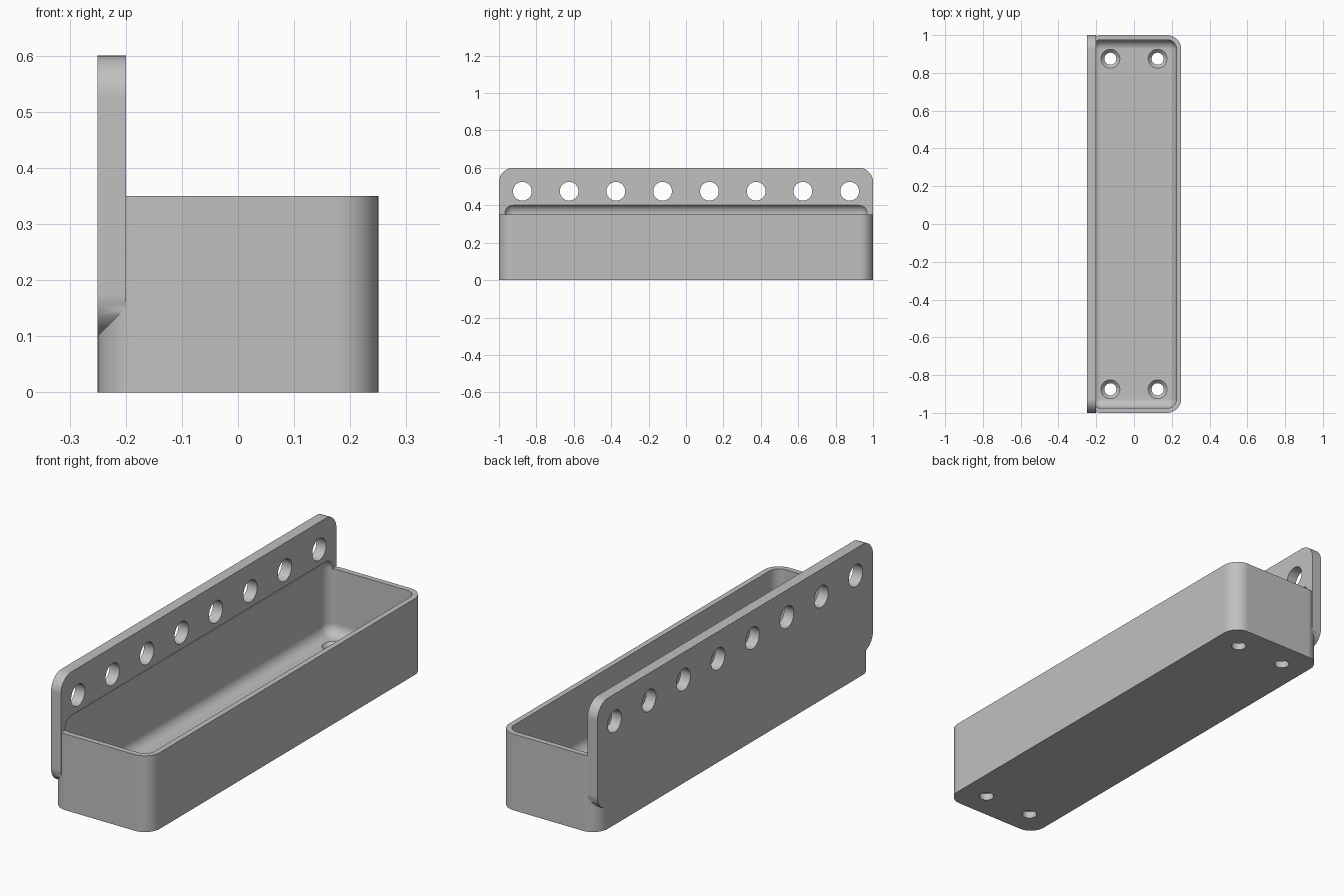
import bpy, bmesh, math
from mathutils import Matrix, Vector

default = bpy.data.objects.get("Cube")
if default:
    bpy.data.objects.remove(default, do_unlink=True)

grey = bpy.data.materials.new("plain grey")
grey.use_nodes = True
colour = (0.53, 0.53, 0.53, 1)
grey.diffuse_color = colour
grey.node_tree.nodes["Principled BSDF"].inputs["Base Color"].default_value = colour


def to_object(bm, name):
    mesh = bpy.data.meshes.new(name)
    bm.normal_update()
    bm.to_mesh(mesh)
    bm.free()
    mesh.materials.append(grey)
    obj = bpy.data.objects.new(name, mesh)
    bpy.context.collection.objects.link(obj)
    return obj


def rounded_block(name, low, high, radius, axis=None, segments=12):
    """Block with rounded edges: those along one axis, or all of them."""
    low, high = Vector(low), Vector(high)
    bm = bmesh.new()
    bmesh.ops.create_cube(bm, size=1)
    size = high - low
    for v in bm.verts:
        v.co = (low + high) / 2 + Vector(a * b for a, b in zip(v.co, size))
    edges = [e for e in bm.edges if axis is None or
             abs((e.verts[0].co - e.verts[1].co).normalized()[axis]) > 0.9]
    bmesh.ops.bevel(bm, geom=edges, offset=radius, segments=segments,
                    profile=0.5, affect='EDGES')
    return to_object(bm, name)


def round_cutter(name, centre, r1, r2, depth, sideways=False):
    bm = bmesh.new()
    turn = Matrix.Rotation(math.pi / 2, 4, 'Y') if sideways else Matrix()
    bmesh.ops.create_cone(bm, cap_ends=True, segments=48, radius1=r1, radius2=r2,
                          depth=depth, matrix=Matrix.Translation(centre) @ turn)
    return to_object(bm, name)


def combine(target, tool, operation):
    tool.hide_render = True
    mod = target.modifiers.new(operation.lower(), 'BOOLEAN')
    mod.operation, mod.solver, mod.object = operation, 'EXACT', tool
    bpy.context.view_layer.objects.active = target
    bpy.ops.object.modifier_apply(modifier=mod.name)
    bpy.data.objects.remove(tool, do_unlink=True)


# Tray body and the taller mounting plate, joined as one solid
tray = rounded_block("wall_tray", (-0.25, -1, 0), (0.25, 1, 0.35), 0.075, axis=2)
plate = rounded_block("mounting_plate", (-0.25, -1, 0.1), (-0.2, 1, 0.6), 0.075, axis=0)
combine(tray, plate, 'UNION')

# Cavity, rounded on every edge and scooped slightly into the plate
cavity = rounded_block("cavity_cutter", (-0.225, -0.975, 0.05),
                       (0.225, 0.975, 0.407), 0.05)
combine(tray, cavity, 'DIFFERENCE')

# Row of holes along the plate
for i in range(8):
    hole = round_cutter("plate_hole_cutter", (-0.225, -0.875 + i * 0.25, 0.475),
                        0.05, 0.05, 0.2, sideways=True)
    combine(tray, hole, 'DIFFERENCE')

# Countersunk drain holes in the floor corners
for x in (-0.125, 0.125):
    for y in (-0.875, 0.875):
        combine(tray, round_cutter("drain_cutter", (x, y, 0.02), 0.032, 0.032, 0.14),
                'DIFFERENCE')
        combine(tray, round_cutter("countersink_cutter", (x, y, 0.045), 0.03, 0.06, 0.03),
                'DIFFERENCE')

# Smooth the fillets and keep the flat walls flat
bpy.ops.object.select_all(action='DESELECT')
tray.select_set(True)
bpy.context.view_layer.objects.active = tray
bpy.ops.object.shade_smooth_by_angle(angle=math.radians(30))
weighted = tray.modifiers.new("flat walls", 'WEIGHTED_NORMAL')
weighted.keep_sharp = True
